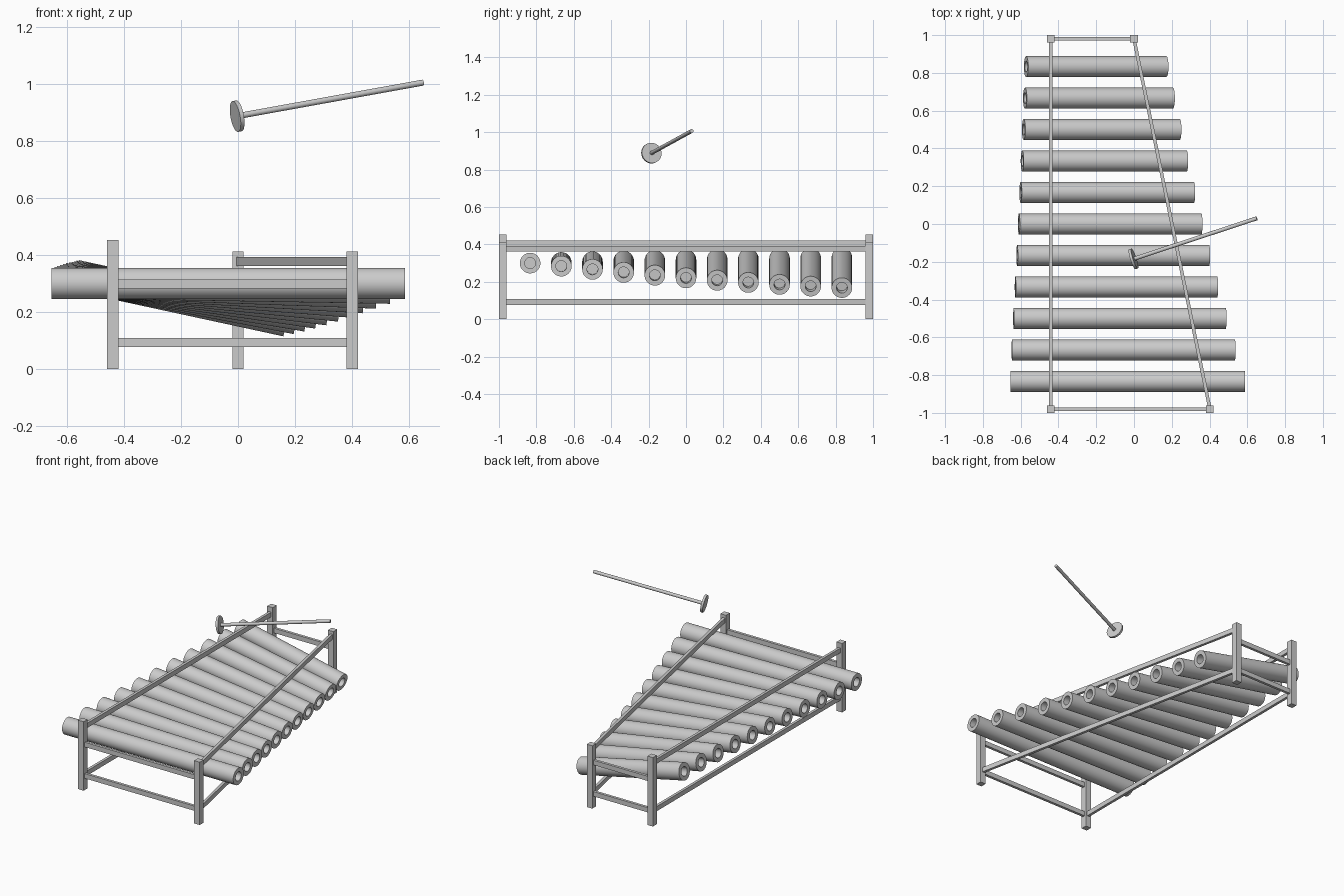
import bpy, bmesh, math
from mathutils import Matrix, Vector

if "Cube" in bpy.data.objects:
    bpy.data.objects.remove(bpy.data.objects["Cube"])


def finish(bm, name):
    bmesh.ops.recalc_face_normals(bm, faces=bm.faces)
    mesh = bpy.data.meshes.new(name)
    bm.to_mesh(mesh)
    bm.free()
    ob = bpy.data.objects.new(name, mesh)
    bpy.context.collection.objects.link(ob)
    return ob


def lathe(name, profile, origin, direction, sides=48):
    """Revolve (distance, radius) points around an axis; ends lie on the axis."""
    bm = bmesh.new()
    verts = [bm.verts.new((r, 0, d)) for d, r in profile]
    edges = [bm.edges.new(p) for p in zip(verts, verts[1:])]
    bmesh.ops.spin(bm, geom=verts + edges, cent=(0, 0, 0), axis=(0, 0, 1),
                   angle=2 * math.pi, steps=sides, use_duplicate=False)
    bmesh.ops.remove_doubles(bm, verts=bm.verts, dist=1e-5)
    turn = Vector(direction).to_track_quat('Z', 'Y').to_matrix().to_4x4()
    bm.transform(Matrix.Translation(origin) @ turn)
    ob = finish(bm, name)
    bpy.ops.object.select_all(action='DESELECT')
    ob.select_set(True)
    bpy.context.view_layer.objects.active = ob
    bpy.ops.object.shade_smooth_by_angle(angle=math.radians(30))
    return ob


def bar(name, a, b, width, height):
    """Rectangular level bar between two points."""
    a, b = Vector(a), Vector(b)
    d = b - a
    bm = bmesh.new()
    bmesh.ops.create_cube(bm, size=1)
    bm.transform(Matrix.Translation((a + b) / 2)
                 @ Matrix.Rotation(math.atan2(d.y, d.x), 4, 'Z')
                 @ Matrix.Diagonal((d.length, width, height, 1)))
    return finish(bm, name)


def post(name, x, y, h):
    bm = bmesh.new()
    bmesh.ops.create_cube(bm, size=1)
    bm.transform(Matrix.Translation((x, y, h / 2)) @ Matrix.Diagonal((0.04, 0.04, h, 1)))
    return finish(bm, name)


# Frame posts: taller on the left, frame narrows towards the back
corners = {"front_left": (-0.44, -0.98, 0.452), "front_right": (0.402, -0.98, 0.412),
           "back_right": (0.0, 0.98, 0.412), "back_left": (-0.44, 0.98, 0.452)}
for label, (x, y, h) in corners.items():
    post(label + "_post", x, y, h)

# Frame rails: a low and a high one on each side
rails = [("front", "front_left", "front_right", 0.298),
         ("right", "front_right", "back_right", 0.377),
         ("back", "back_right", "back_left", 0.298),
         ("left", "back_left", "front_left", 0.404)]
for label, p, q, top in rails:
    for level, z in (("lower", 0.092), ("upper", top)):
        a, b = corners[p], corners[q]
        bar(f"{label}_{level}_rail", (a[0], a[1], z), (b[0], b[1], z), 0.018, 0.031)

# Sounding tubes: each shorter and steeper than the last, recessed at both ends
R, HOLE, DEPTH = 0.055, 0.029, 0.06
for i in range(11):
    t = i / 10
    tilt = math.radians(12.2) * t ** 1.1
    length = 1.242 * 0.952 ** i
    reach = 0.215 - 0.079 * t - 0.15 * 0.055 * math.sin(tilt) - 0.009 * math.sin(math.pi * t) * t
    axis = Vector((math.cos(tilt), 0, -math.sin(tilt)))
    start = Vector((-0.44, (i - 5) / 6, 0.30)) - axis * reach
    lathe(f"tube_{i + 1}", [(DEPTH, 0), (DEPTH, HOLE), (0, HOLE), (0, R),
                            (length, R), (length, HOLE),
                            (length - DEPTH, HOLE), (length - DEPTH, 0)], start, axis)

# Mallet: flat round head on a slim handle
head, tip = Vector((-0.003, -0.185, 0.888)), Vector((0.65, 0.03, 1.006))
d = (tip - head).normalized()
lathe("mallet_head", [(-0.007, 0), (-0.007, 0.055), (0.007, 0.055), (0.007, 0)], head, d)
n = (tip - head).length
lathe("mallet_handle", [(0, 0), (0, 0.0105), (n, 0.0105), (n, 0)], head, d, 24)
